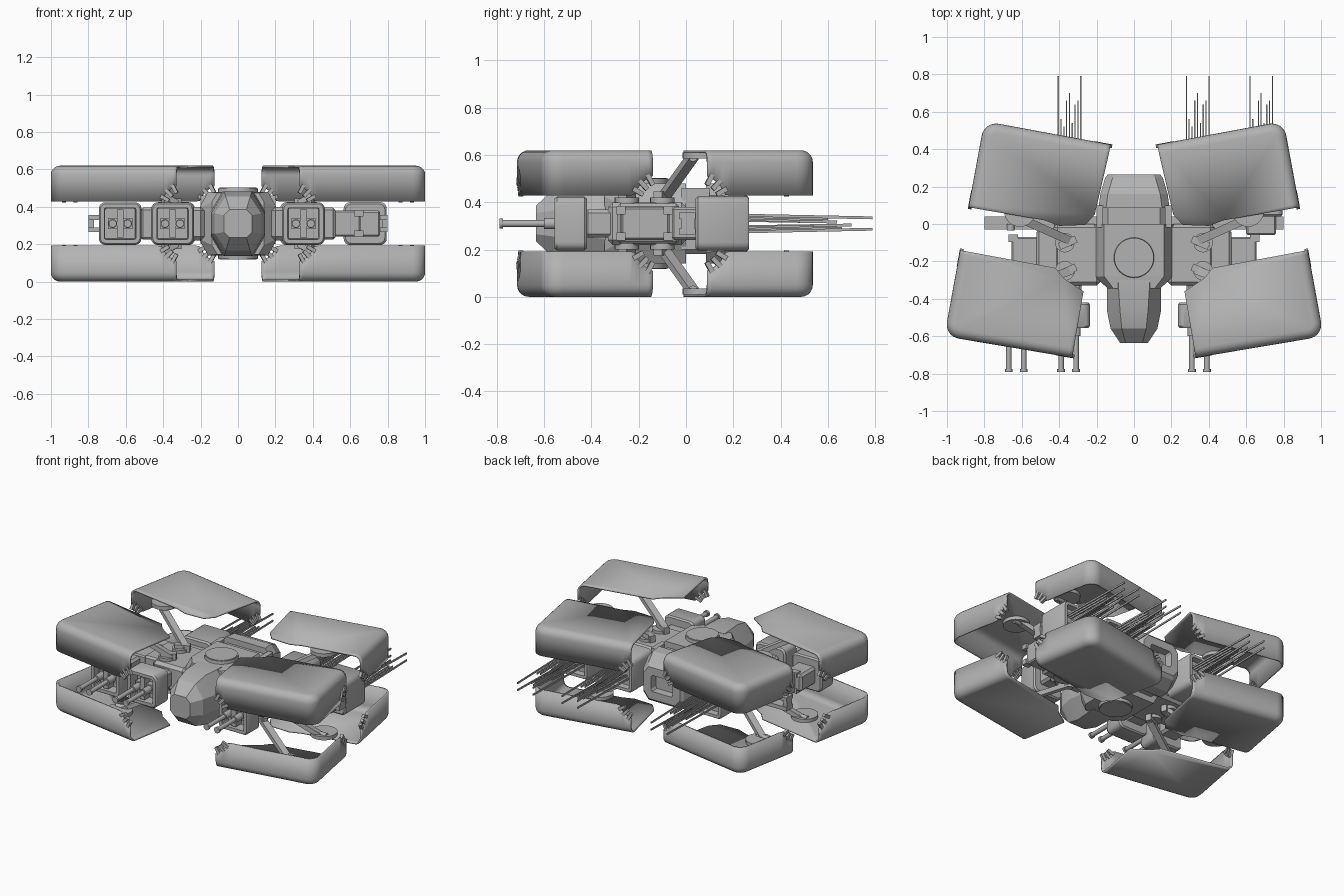
import bpy, bmesh, math
from mathutils import Vector, Matrix

if "Cube" in bpy.data.objects:
    bpy.data.objects.remove(bpy.data.objects["Cube"])

ZC = 0.31                      # horizontal symmetry plane
hull = bpy.data.materials.new("hull_grey")
hull.diffuse_color = (0.45, 0.45, 0.45, 1)
hull.use_nodes = True
hull.node_tree.nodes["Principled BSDF"].inputs["Base Color"].default_value = hull.diffuse_color


def finish(name, bm, smooth=None, recalc=True):
    if recalc:
        bmesh.ops.recalc_face_normals(bm, faces=bm.faces)
    me = bpy.data.meshes.new(name)
    bm.to_mesh(me)
    bm.free()
    ob = bpy.data.objects.new(name, me)
    bpy.context.collection.objects.link(ob)
    me.materials.append(hull)
    if smooth:
        bpy.ops.object.select_all(action='DESELECT')
        ob.select_set(True)
        bpy.context.view_layer.objects.active = ob
        bpy.ops.object.shade_smooth_by_angle(angle=math.radians(smooth))
    return ob


def box(name, x0, x1, y0, y1, z0, z1, bevel=0):
    bm = bmesh.new()
    m = Matrix.Translation(((x0+x1)/2, (y0+y1)/2, (z0+z1)/2)) @ Matrix.Diagonal((abs(x1-x0), abs(y1-y0), abs(z1-z0), 1))
    bmesh.ops.create_cube(bm, size=1, matrix=m)
    if bevel:
        bmesh.ops.bevel(bm, geom=bm.edges[:], offset=bevel, segments=1, affect='EDGES')
    return finish(name, bm)


def bar(name, p, q, w, h=None, sides=4, w2=None):
    """Straight bar or cylinder between two points."""
    p, q = Vector(p), Vector(q)
    bm = bmesh.new()
    m = Matrix.Translation((p+q)/2) @ (q-p).to_track_quat('Z', 'Y').to_matrix().to_4x4()
    if sides == 4:
        bmesh.ops.create_cube(bm, size=1, matrix=m @ Matrix.Diagonal((w, h or w, (q-p).length, 1)))
    else:
        bmesh.ops.create_cone(bm, cap_ends=True, segments=sides, radius1=w, radius2=w2 or w,
                              depth=(q-p).length, matrix=m)
    return finish(name, bm, 35 if sides > 8 else None)


def octo(hx, hz, cx, cz):
    """Chamfered rectangle section."""
    return [(hx, hz-cz), (hx-cx, hz), (cx-hx, hz), (-hx, hz-cz),
            (-hx, cz-hz), (cx-hx, -hz), (hx-cx, -hz), (hx, cz-hz)]


def rrect(h, r, n=4):
    out = []
    for k, (sx, sz) in enumerate([(1, 1), (-1, 1), (-1, -1), (1, -1)]):
        for i in range(n+1):
            a = (k + i/n) * math.pi/2
            out.append((sx*(h-r) + r*math.cos(a), sz*(h-r) + r*math.sin(a)))
    return out


def loft(name, sections, xc=0, recess=None, smooth=None):
    """Skin sections [(y, points)]; recess=(end, margin, depth) sinks one cap."""
    bm = bmesh.new()
    rings = [[bm.verts.new((xc+x, y, ZC+z)) for x, z in pts] for y, pts in sections]
    n = len(rings[0])
    for a, b in zip(rings, rings[1:]):
        for i in range(n):
            bm.faces.new((a[i], a[(i+1) % n], b[(i+1) % n], b[i]))
    caps = [bm.faces.new(rings[0]), bm.faces.new(rings[-1])]
    bmesh.ops.recalc_face_normals(bm, faces=bm.faces)
    if recess:
        cap = caps[recess[0]]
        bmesh.ops.inset_individual(bm, faces=[cap], thickness=recess[1])
        inner = list(cap.verts)
        nor = cap.normal.copy()
        bmesh.ops.inset_individual(bm, faces=[cap], thickness=0.004)
        bmesh.ops.translate(bm, vec=-nor*recess[2], verts=list(cap.verts))
    return finish(name, bm, smooth, recalc=False)


def panel(name, A, C, B, inner, sx, sz):
    """Armour shell: flat plate with a rounded skirt along A-C-B, open on the inner edges."""
    A, B, C = Vector(A), Vector(B), Vector(C)
    top, bottom, r, R = 0.62, 0.428, 0.05, 0.08
    ua, ub = (C-A).normalized(), (C-B).normalized()
    ds = [0, 0.02, 0.04, 0.06, 0.08, 0.1]
    path = [A+ua*d for d in ds]
    pa, pb = C-ua*R, C-ub*R
    for i in range(9):
        t = i/8
        w = 0.75
        k = [(1-t)**2, 2*t*(1-t)*w, t*t]
        path.append((pa*k[0] + C*k[1] + pb*k[2]) / sum(k))
    path += [B+ub*d for d in reversed(ds)]
    mid = (A+B)/2
    norms = []
    for i in range(len(path)):
        d = path[min(i+1, len(path)-1)] - path[max(i-1, 0)]
        nv = Vector((-d.y, d.x)).normalized()
        norms.append(nv if nv.dot(mid-C) > 0 else -nv)

    def P(v, z):
        return Vector((sx*v.x, v.y, ZC+sz*(z-ZC)))

    def arc(d):
        s = 0.14**2 - (d+0.05)**2
        return max(bottom, 0.38+math.sqrt(s)) if s > 0 else bottom
    bm = bmesh.new()
    rings = []
    for k in range(6):
        a = k/5*math.pi/2
        rings.append([bm.verts.new(P(p+n*r*(1-math.sin(a)), top-r*(1-math.cos(a))))
                      for p, n in zip(path, norms)])
    rings.append([bm.verts.new(P(p, arc(min((p-A).length, (p-B).length)))) for p in path])
    for a, b in zip(rings, rings[1:]):
        for i in range(len(path)-1):
            bm.faces.new((a[i], a[i+1], b[i+1], b[i]))
    plate = bm.faces.new(rings[0] + [bm.verts.new(P(Vector(v), top)) for v in inner])
    bmesh.ops.recalc_face_normals(bm, faces=bm.faces)
    plate.normal_update()
    if plate.normal.z*sz < 0:
        bmesh.ops.reverse_faces(bm, faces=bm.faces[:])
    ob = finish(name, bm, 35, recalc=False)
    mod = ob.modifiers.new("thickness", 'SOLIDIFY')
    mod.thickness, mod.offset = 0.012, -1
    # clamp teeth around the notched skirt ends
    for E, u, nv in ((A, ua, norms[0]), (B, ub, norms[-1])):
        for deg in (62, 46, 30):
            c, s = math.cos(math.radians(deg)), math.sin(math.radians(deg))
            pts = [P(E+u*(q*c-0.05)+nv*0.008, 0.38+q*s) for q in (0.155, 0.105)]
            bar(name+"_tooth", *pts, 0.02)


# hub: front block, recessed middle, tail with an exhaust slot
loft("hub", [(-0.345, octo(.14, .165, .03, .05)), (-0.28, octo(.21, .17, .05, .09)), (0, octo(.21, .17, .05, .09))])
loft("hub_waist", [(-0.01, octo(.17, .13, .03, .03)), (0.10, octo(.17, .13, .03, .03))])
loft("tail", [(0.085, octo(.19, .17, .04, .05)), (0.16, octo(.18, .168, .04, .05)),
              (0.245, octo(.155, .13, .04, .05)), (0.265, octo(.14, .11, .04, .05))], recess=(1, 0.06, 0.05))
for s in (-1, 1):
    box("tail_rail", s*.165, s*.2, -.02, .1, .2, .46)
    bar("hub_ring", (0, -.18, ZC+s*.15), (0, -.18, ZC+s*.19), .11, sides=40, w2=.105)
    bar("hub_hatch", (0, -.18, ZC+s*.15), (0, -.18, ZC+s*.193), .098, sides=40)

# faceted cockpit
loft("cockpit", [(-0.30, octo(.145, .17, .06, .10)), (-0.46, octo(.145, .172, .07, .12)),
                 (-0.56, octo(.125, .145, .06, .09)), (-0.635, octo(.075, .075, .03, .03))], smooth=20)

# side arms and end clamps
for s in (-1, 1):
    box("arm_root", s*.18, s*.43, -.33, 0, .22, .40, .02)
    box("arm", s*.4, s*.52, -.29, -.03, .225, .395, .012)
    box("arm_end", s*.5, s*.655, -.275, -.07, .24, .38, .008)
    for y in (-.275, -.075):
        for z in (.255, .365):
            box("arm_clamp", s*.62, s*.67, y-.02, y+.02, z-.017, z+.017)
    for z in (.277, .343):
        box("rear_rail", s*.2, s*.8, -.03, .04, z-.013, z+.013)
        bar("rail_pin", (s*.66, -.035, z+(z-ZC)*.4), (s*.66, .0, z+(z-ZC)*.4), .02, sides=12)
    box("rail_end", s*.77, s*.8, -.02, .035, .277, .343)


# forward twin-gun pods
def gun(x):
    loft("gun_pod", [(-.42, rrect(.105, .03)), (-.43, rrect(.114, .035)), (-.545, rrect(.114, .035)),
                     (-.557, rrect(.106, .03))], x, recess=(1, .022, .07), smooth=35)
    box("gun_bracket", x-.07, x+.07, -.43, -.26, .25, .37, .015)
    box("gun_mount", x-.018, x+.018, -.55, -.47, .235, .385)
    box("gun_cradle", x-.065, x+.065, -.53, -.47, .28, .34)
    for d in (-.04, .04):
        bar("gun_sleeve", (x+d, -.48, ZC), (x+d, -.60, ZC), .024, sides=14)
        bar("gun_barrel", (x+d, -.5, ZC), (x+d, -.785, ZC), .015, sides=14)
        bar("gun_muzzle", (x+d, -.775, ZC), (x+d, -.79, ZC), .021, sides=14)


# rear pods with clusters of thin antenna blades
def antenna(x):
    loft("antenna_pod", [(.04, rrect(.105, .03)), (.05, rrect(.115, .035)), (.255, rrect(.115, .035)),
                         (.266, rrect(.108, .03))], x, recess=(1, .02, .04), smooth=35)
    box("antenna_bracket", x-.08, x+.08, -.06, .05, .24, .38, .01)
    tips = [.79, .56, .52, .66, .70, .54, .64, .66, .79]
    for i, t in enumerate(tips):
        d = -.06+.015*i
        for s in (-1, 1):
            z = .03 if t > .75 else .008+.006*(i % 4)
            bar("antenna", (x+d, .2, ZC+s*(z+.006)), (x+d, t-(.03*(s+1) if t < .75 else 0), ZC+s*z*.8),
                .006, .012)


for x in (-.63, -.35, .35):
    gun(x)
for x in (-.345, .34, .68):
    antenna(x)

# armour shells with their folding struts
for sx in (-1, 1):
    for sz in (-1, 1):
        side = ("left" if sx < 0 else "right") + ("_lower" if sz < 0 else "_upper")
        panel("front_shell_"+side, (.33, -.715), (1.014, -.60), (.93, -.14),
              [(.42, -.235), (.375, -.29), (.27, -.36)], sx, sz)
        panel("rear_shell_"+side, (.125, .425), (.80, .55), (.885, .09),
              [(.48, .02), (.4, -.01), (.26, -.005), (.21, .05)], sx, sz)
        for y0, x1, y1 in ((-.1, .61, .03), (-.25, .63, -.36)):
            h = ZC+sz*.11
            bar("strut_joint", (sx*.37, y0, ZC+sz*.06), (sx*.37, y0, h), .052, sides=20)
            bar("strut_fork", (sx*.31, y0+.02, h), (sx*.40, y0-.02, h), .04, .05)
            bar("strut", (sx*.33, y0+.005, h), (sx*x1, y1, ZC+sz*.285), .045, .03)
            yy = y1+(.04 if y1 > 0 else -.04)
            bar("strut_pad", (sx*x1, yy, ZC+sz*.275), (sx*x1, yy, ZC+sz*.3), .085, sides=24)
            bar("strut_hinge", (sx*(x1-.04), y1, ZC+sz*.28), (sx*(x1+.05), y1, ZC+sz*.28), .018, sides=12)
